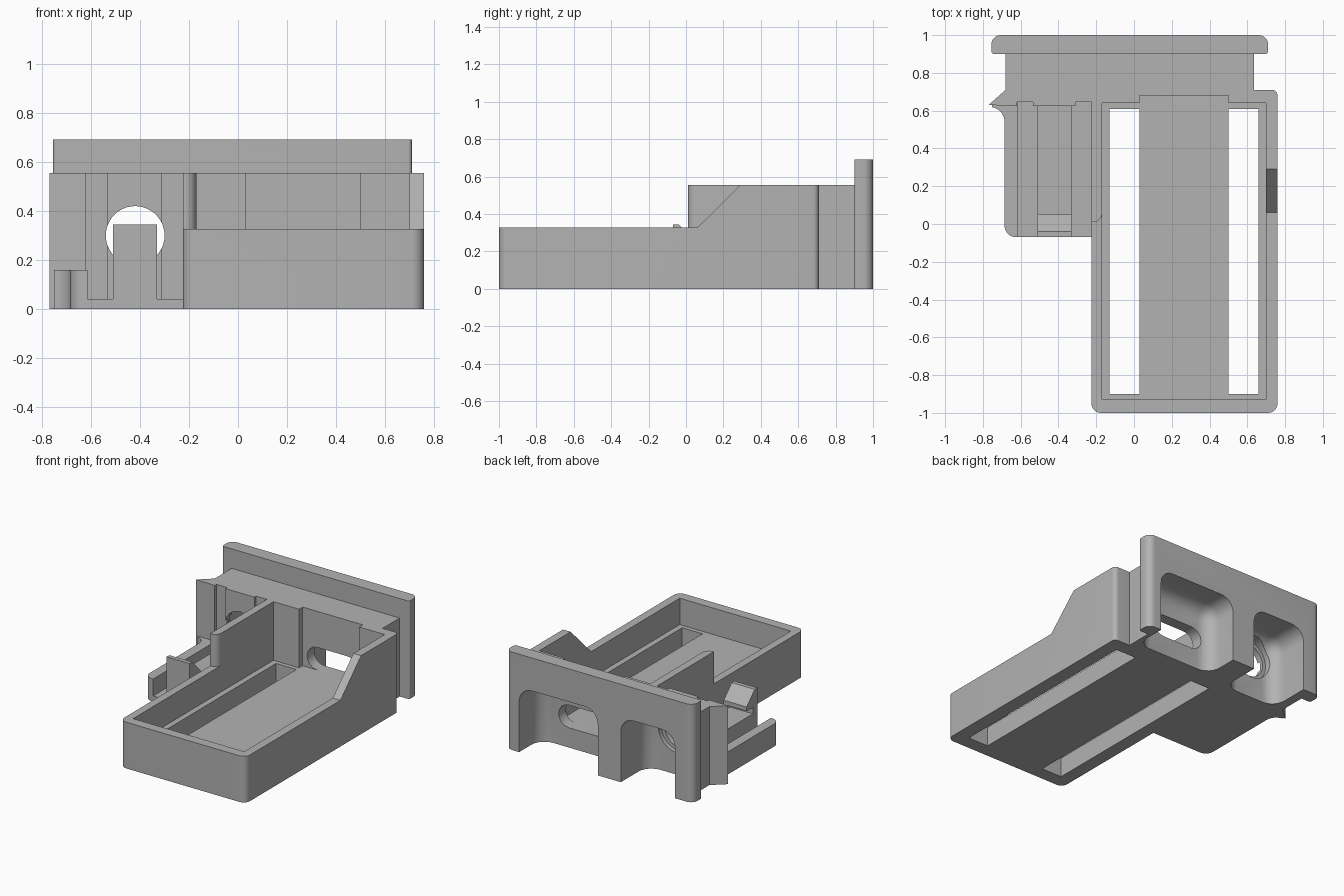
import bpy, bmesh
from math import cos, sin, pi, radians
from mathutils import Matrix

cube = bpy.data.objects.get("Cube")
if cube:
    bpy.data.objects.remove(cube, do_unlink=True)

grey = bpy.data.materials.new("plain grey")
grey.use_nodes = True
grey.diffuse_color = (0.45, 0.45, 0.45, 1)
grey.node_tree.nodes["Principled BSDF"].inputs["Base Color"].default_value = (0.45, 0.45, 0.45, 1)


def finish(name, bm):
    bmesh.ops.recalc_face_normals(bm, faces=bm.faces)
    me = bpy.data.meshes.new(name)
    bm.to_mesh(me)
    bm.free()
    me.materials.append(grey)
    ob = bpy.data.objects.new(name, me)
    bpy.context.collection.objects.link(ob)
    return ob


def prism(name, pts, axis, lo, hi):
    """Extrude a flat outline along an axis."""
    place = {"x": lambda a, b, h: (h, a, b),
             "y": lambda a, b, h: (a, h, b),
             "z": lambda a, b, h: (a, b, h)}[axis]
    bm = bmesh.new()
    ends = [[bm.verts.new(place(a, b, h)) for a, b in pts] for h in (lo, hi)]
    for loop in ends:
        bm.faces.new(loop)
    n = len(pts)
    for i in range(n):
        j = (i + 1) % n
        bm.faces.new((ends[0][i], ends[0][j], ends[1][j], ends[1][i]))
    return finish(name, bm)


def arc(cx, cy, r, start, end, steps=8):
    angles = [radians(start + (end - start) * i / steps) for i in range(steps + 1)]
    return [(cx + r * cos(t), cy + r * sin(t)) for t in angles]


def rounded(x0, x1, y0, y1, radii):
    """Rectangle outline; radii run right-back, left-back, left-front, right-front."""
    pts = []
    corners = [(x1, y1, -1, -1), (x0, y1, 1, -1), (x0, y0, 1, 1), (x1, y0, -1, 1)]
    for k, ((x, y, sx, sy), r) in enumerate(zip(corners, radii)):
        pts += arc(x + sx * r, y + sy * r, r, 90 * k, 90 * k + 90) if r else [(x, y)]
    return pts


def box(name, x0, x1, y0, y1, z0, z1, bevel=0):
    ob = prism(name, rounded(x0, x1, y0, y1, (0, 0, 0, 0)), "z", z0, z1)
    if bevel:
        bm = bmesh.new()
        bm.from_mesh(ob.data)
        bmesh.ops.bevel(bm, geom=bm.edges[:], offset=bevel, segments=6,
                        profile=0.5, affect="EDGES")
        bm.to_mesh(ob.data)
        bm.free()
    return ob


def cylinder_y(name, x, z, r, y0, y1):
    return prism(name, arc(x, z, r, 0, 360 - 360 / 48, 47), "y", y0, y1)


def combine(base, other, operation):
    mod = base.modifiers.new(operation.lower(), "BOOLEAN")
    mod.operation, mod.solver, mod.object = operation, "EXACT", other
    bpy.context.view_layer.objects.active = base
    bpy.ops.object.modifier_apply(modifier=mod.name)
    bpy.data.objects.remove(other, do_unlink=True)


RIM, TOP = 0.327, 0.555

# Solid tray block, trimmed to the low rim, the ramp and the stepped left wall
housing = prism("housing", rounded(-0.225, 0.76, -1, 0.71, (0.03, 0, 0.05, 0.05)), "z", 0, TOP)
ramp = prism("ramp_cut", [(-1.1, RIM), (0.06, RIM), (0.29, TOP), (0.29, 0.7), (-1.1, 0.7)],
             "x", -0.1, 0.9)
step = prism("step_cut", [(-0.3, -1.1), (-0.09, -1.1), (-0.09, 0.055), (-0.17, 0.055)]
             + arc(-0.215, 0.055, 0.045, 0, -90)[1:] + [(-0.3, 0.01)], "z", RIM, 0.7)
for cutter in (ramp, step):
    combine(housing, cutter, "DIFFERENCE")

# Rear body with side flare and two vertical grooves
rear = prism("rear_body", [
    (-0.77, 0.63), (-0.62, 0.625), (-0.62, 0.645), (-0.535, 0.645), (-0.535, 0.625),
    (-0.31, 0.625), (-0.31, 0.645), (-0.2, 0.645), (0.635, 0.645), (0.635, 0.95),
    (-0.68, 0.95), (-0.68, 0.71)], "z", 0, TOP)
plate = prism("back_plate", rounded(-0.755, 0.71, 0.9, 1, (0.05, 0.05, 0.015, 0.015)), "z", 0, 0.693)

# Side bay: floor, low rail and the curved blend into the flare
bay_floor = prism("bay_floor", rounded(-0.685, -0.2, -0.07, 0.66, (0, 0, 0.06, 0)), "z", 0, 0.04)
rail = prism("rail", rounded(-0.685, -0.615, -0.07, 0.66, (0, 0, 0.06, 0)), "z", 0, 0.16)
blend = prism("rail_blend", arc(-0.765, 0.54, 0.08, 0, 80) + [(-0.75, 0.64), (-0.65, 0.64),
              (-0.65, 0.54)], "z", 0, 0.16)
for part in (rear, plate, bay_floor, rail, blend):
    combine(housing, part, "UNION")

# Cavity, rear recess, floor slots, rear pockets, window and round hole
cutters = [
    box("cavity", -0.17, 0.70, -0.93, 0.64, 0.14, 0.8),
    box("recess", 0.03, 0.50, 0.5, 0.68, 0.14, 0.8),
    box("left_slot", 0.50, 0.66, -0.90, 0.61, -0.1, 0.3),
    box("right_slot", -0.13, 0.03, -0.90, 0.61, -0.1, 0.3),
    box("left_pocket", -0.01, 0.606, 0.76, 1.3, -0.3, 0.46, 0.1),
    box("right_pocket", -0.614, -0.19, 0.70, 1.3, -0.3, 0.46, 0.1),
    prism("window", arc(0.385, 0.22, 0.08, -90, 90) + arc(0.145, 0.22, 0.08, 90, 270),
          "y", 0.6, 0.85),
    cylinder_y("round_hole", -0.42, 0.30, 0.12, 0.5, 0.85),
    cylinder_y("counterbore", -0.42, 0.30, 0.145, 0.67, 0.85),
]
for cutter in cutters:
    combine(housing, cutter, "DIFFERENCE")

# Raised bed and hooked clip in the side bay
bed = box("clip_bed", -0.51, -0.33, -0.07, 0.635, 0, 0.18)
clip = prism("clip_hook", [(-0.07, 0), (-0.07, 0.345), (-0.04, 0.345), (0.05, 0.255),
             (0.05, 0.225), (-0.02, 0.225), (-0.02, 0)], "x", -0.51, -0.33)
combine(bed, clip, "UNION")

for ob in (housing, bed):
    bpy.ops.object.select_all(action="DESELECT")
    ob.select_set(True)
    bpy.context.view_layer.objects.active = ob
    bpy.ops.object.shade_smooth_by_angle(angle=pi / 6)
